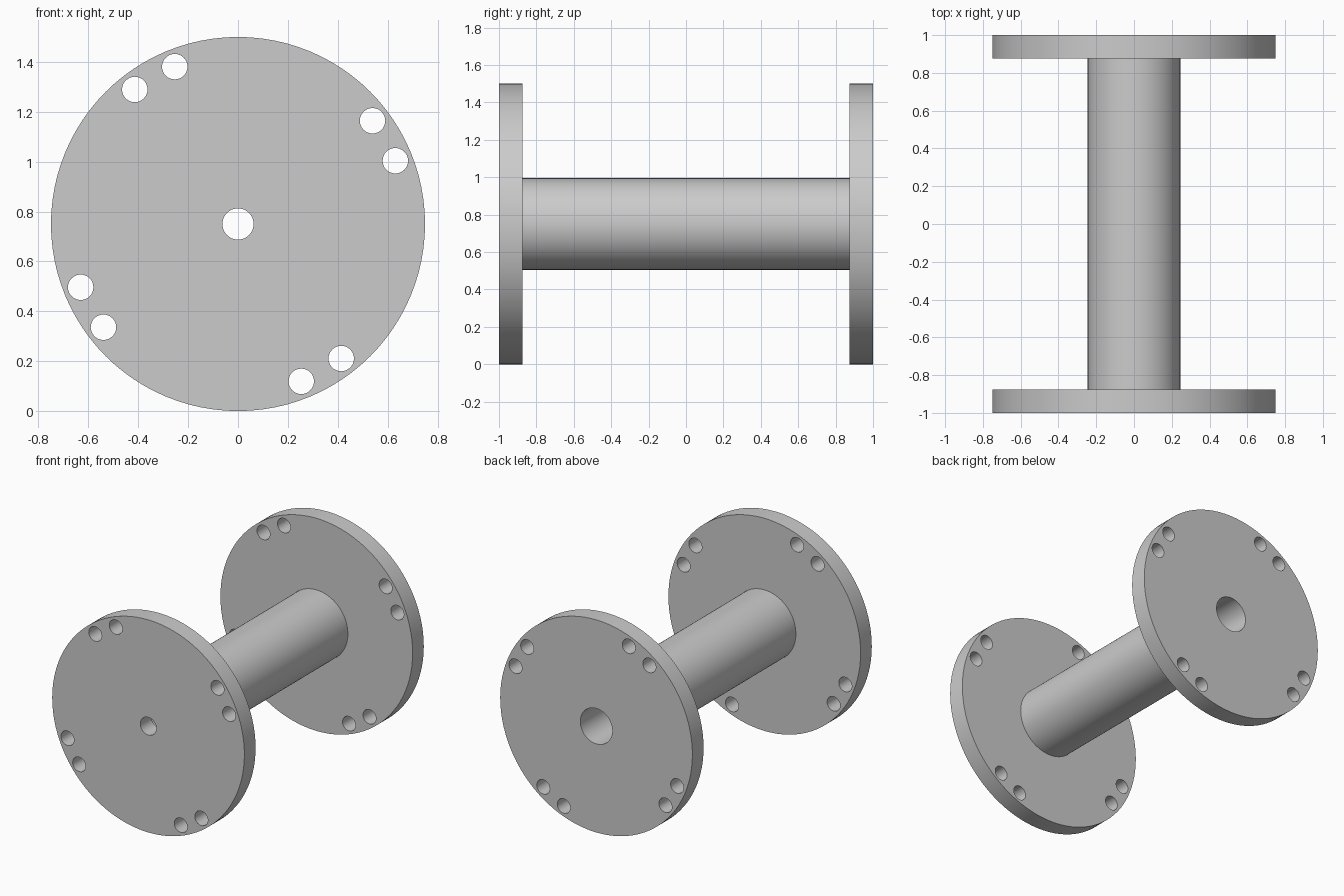
import bpy, bmesh
from math import radians, sin, cos, pi
from mathutils import Matrix

if "Cube" in bpy.data.objects:
    bpy.data.objects.remove(bpy.data.objects["Cube"])

CENTRE_Z = 0.75
SEGMENTS = 96


def new_object(name, bm):
    bmesh.ops.recalc_face_normals(bm, faces=bm.faces)
    mesh = bpy.data.meshes.new(name)
    bm.to_mesh(mesh)
    bm.free()
    obj = bpy.data.objects.new(name, mesh)
    bpy.context.collection.objects.link(obj)
    return obj


def lathe(name, profile):
    """Turn a closed (radius, y) profile around the spool axis."""
    bm = bmesh.new()
    rings = []
    for i in range(SEGMENTS):
        a = 2 * pi * i / SEGMENTS
        rings.append([bm.verts.new((r * cos(a), y, CENTRE_Z + r * sin(a)))
                      for r, y in profile])
    n = len(profile)
    for i in range(SEGMENTS):
        a, b = rings[i], rings[(i + 1) % SEGMENTS]
        for j in range(n):
            k = (j + 1) % n
            bm.faces.new((a[j], a[k], b[k], b[j]))
    return new_object(name, bm)


# Spool: two flanges, a core, and a stepped bore (narrow at the front)
spool = lathe("spool", [
    (0.0625, -1.0), (0.75, -1.0), (0.75, -0.875), (0.245, -0.875),
    (0.245, 0.875), (0.75, 0.875), (0.75, 1.0), (0.125, 1.0),
    (0.125, -0.875), (0.0625, -0.875)])

# Rim holes: four pairs, running through both flanges
bm = bmesh.new()
for quarter in range(4):
    for angle in (21.9, 37.5):
        a = radians(angle + 90 * quarter)
        place = (Matrix.Translation((0.68 * cos(a), 0, CENTRE_Z + 0.68 * sin(a)))
                 @ Matrix.Rotation(radians(90), 4, 'X'))
        bmesh.ops.create_cone(bm, cap_ends=True, segments=32, radius1=0.051,
                              radius2=0.051, depth=2.4, matrix=place)
cutter = new_object("rim_hole_cutter", bm)
cutter.hide_render = True

mod = spool.modifiers.new("rim_holes", 'BOOLEAN')
mod.operation = 'DIFFERENCE'
mod.solver = 'EXACT'
mod.object = cutter

bpy.context.view_layer.objects.active = spool
spool.select_set(True)
bpy.ops.object.modifier_apply(modifier=mod.name)
bpy.data.objects.remove(cutter)
bpy.ops.object.shade_smooth_by_angle(angle=radians(30))
